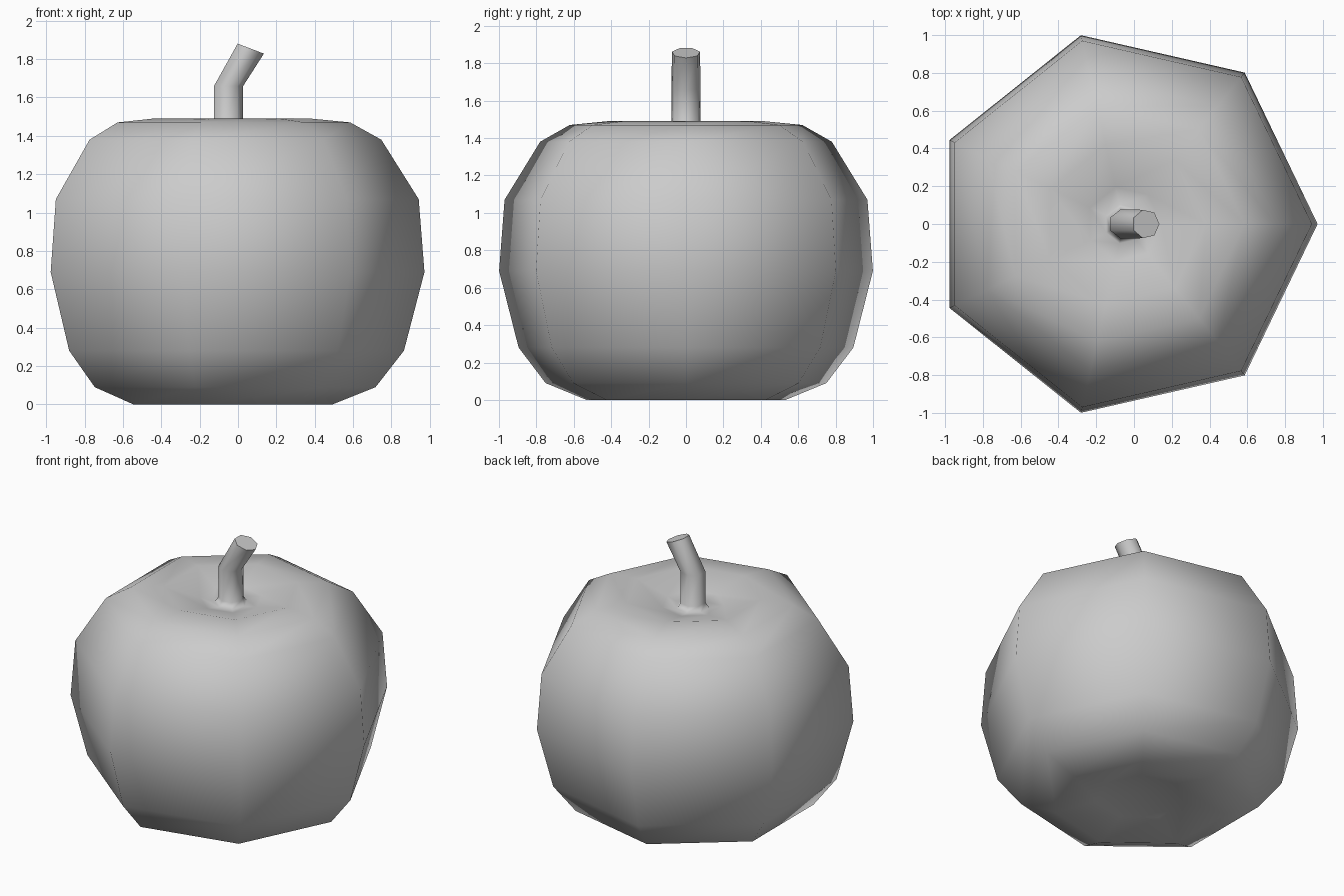
import bpy, bmesh, math

if "Cube" in bpy.data.objects:
    bpy.data.objects.remove(bpy.data.objects["Cube"])

SIDES = 7
CX = -0.053

def ring(bm, r, x, z, tilt=0.0):
    """Seven-sided ring, optionally tilted about the y axis."""
    verts = []
    for i in range(SIDES):
        a = 2 * math.pi * i / SIDES
        lx, ly = r * math.cos(a), r * math.sin(a)
        verts.append(bm.verts.new((x + lx * math.cos(tilt), ly, z - lx * math.sin(tilt))))
    return verts

bm = bmesh.new()

# Body profile (radius, height), from the bottom dimple up to the stem hollow
profile = [(0.28, 0.05), (0.546, 0.0), (0.77, 0.09), (0.918, 0.28), (1.025, 0.69),
           (0.995, 1.07), (0.80, 1.38), (0.638, 1.47), (0.433, 1.49),
           (0.20, 1.43), (0.105, 1.41)]
rings = [ring(bm, r, CX, z) for r, z in profile]

# Stem: straight lower part, then bent towards +x
rings.append(ring(bm, 0.08, CX, 1.445))
rings.append(ring(bm, 0.08, CX, 1.66))
rings.append(ring(bm, 0.077, 0.063, 1.856, math.radians(21)))

# Skin between rings
for lo, hi in zip(rings, rings[1:]):
    for i in range(SIDES):
        j = (i + 1) % SIDES
        bm.faces.new((lo[i], lo[j], hi[j], hi[i]))

# Stem cap and bottom dimple
bm.faces.new(rings[-1])
pole = bm.verts.new((CX, 0, 0.09))
for i in range(SIDES):
    bm.faces.new((pole, rings[0][(i + 1) % SIDES], rings[0][i]))

bmesh.ops.recalc_face_normals(bm, faces=bm.faces)
mesh = bpy.data.meshes.new("apple")
bm.to_mesh(mesh)
bm.free()
apple = bpy.data.objects.new("apple", mesh)
bpy.context.collection.objects.link(apple)

# Smooth shading with a sharp stem end
bpy.context.view_layer.objects.active = apple
apple.select_set(True)
bpy.ops.object.shade_smooth_by_angle(angle=math.radians(75))
